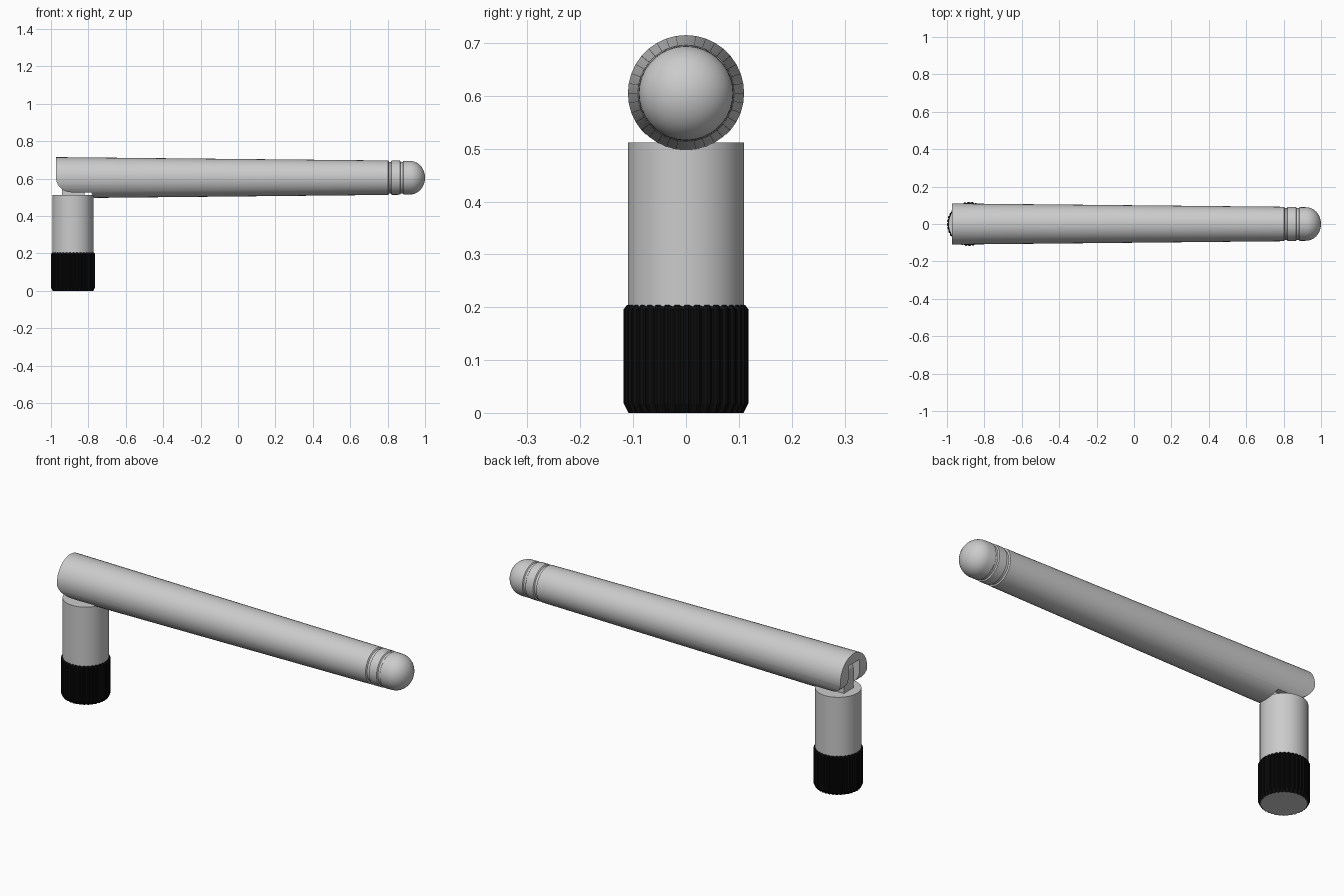
import bpy, bmesh, math
from mathutils import Matrix

if "Cube" in bpy.data.objects:
    bpy.data.objects.remove(bpy.data.objects["Cube"])

PX, ROD_Z = -0.882, 0.605     # post axis and rod axis
SEG = 36


def material(name, v):
    m = bpy.data.materials.new(name)
    m.diffuse_color = (v, v, v, 1)
    m.use_nodes = True
    m.node_tree.nodes["Principled BSDF"].inputs["Base Color"].default_value = m.diffuse_color
    return m


GREY = material("light grey plastic", 0.6)
BLACK = material("black rubber", 0.004)


def finish(name, bm, mats=(), smooth=None):
    bmesh.ops.recalc_face_normals(bm, faces=bm.faces)
    me = bpy.data.meshes.new(name)
    bm.to_mesh(me)
    bm.free()
    ob = bpy.data.objects.new(name, me)
    bpy.context.collection.objects.link(ob)
    for m in mats:
        me.materials.append(m)
    if smooth:
        smooth_by_angle(ob, smooth)
    return ob


def activate(ob):
    bpy.ops.object.select_all(action='DESELECT')
    ob.select_set(True)
    bpy.context.view_layer.objects.active = ob


def smooth_by_angle(ob, deg=30):
    activate(ob)
    bpy.ops.object.shade_smooth_by_angle(angle=math.radians(deg))


def lathe(profile, seg=SEG, radius=lambda r, i: r):
    """Stack rings of (height, radius) around z and cap both ends."""
    bm = bmesh.new()
    rings = []
    for h, r in profile:
        ring = []
        for i in range(seg):
            a = 2 * math.pi * i / seg
            rr = radius(r, i)
            ring.append(bm.verts.new((rr * math.cos(a), rr * math.sin(a), h)))
        rings.append(ring)
    for lo, hi in zip(rings, rings[1:]):
        for i in range(seg):
            j = (i + 1) % seg
            bm.faces.new((lo[i], lo[j], hi[j], hi[i]))
    bm.faces.new(rings[0][::-1])
    bm.faces.new(rings[-1])
    return bm


def prism(points, half_y):
    """Extrude an xz outline symmetrically along y."""
    bm = bmesh.new()
    f = bm.faces.new([bm.verts.new((x, -half_y, z)) for x, z in points])
    new = bmesh.ops.extrude_face_region(bm, geom=[f])["geom"]
    verts = [v for v in new if isinstance(v, bmesh.types.BMVert)]
    bmesh.ops.translate(bm, verts=verts, vec=(0, 2 * half_y, 0))
    return bm


def arc(cx, cz, rx, rz, a0, a1, n):
    return [(cx + rx * math.cos(math.radians(a0 + (a1 - a0) * i / n)),
             cz + rz * math.sin(math.radians(a0 + (a1 - a0) * i / n)))
            for i in range(n + 1)]


# Knurled cap: alternating pairs of ridge and valley points, grey underside
bm = lathe([(0, 0.109), (0.018, 0.118), (0.196, 0.118), (0.204, 0.112)], 144,
           lambda r, i: r if i % 4 < 2 else r - 0.004)
bmesh.ops.translate(bm, verts=bm.verts, vec=(PX, 0, 0))
cap = finish("knurled_cap", bm, (BLACK, GREY))
for p in cap.data.polygons:
    p.material_index = 1 if p.normal.z < -0.95 else 0

# Post standing in the cap
bm = lathe([(0.19, 0.11), (0.512, 0.11)])
bmesh.ops.translate(bm, verts=bm.verts, vec=(PX, 0, 0))
finish("post", bm, (GREY,), 30)

# Hinge tongue on top of the post
outline = [(PX - 0.06, 0.5), (PX + 0.06, 0.5)] + arc(PX, ROD_Z, 0.06, 0.06, 0, 180, 16)
finish("hinge_tongue", prism(outline, 0.04), (GREY,), 30)

# Tapered rod with two grooves and a rounded tip
profile = [(-0.972, 0.11), (0.803, 0.092), (0.807, 0.085), (0.818, 0.085),
           (0.822, 0.0915), (0.866, 0.091), (0.87, 0.085), (0.881, 0.085),
           (0.885, 0.09)]
profile += arc(0.92, 0, 0.08, 0.0895, 90, 4, 10)[::-1][::-1]
bm = lathe(profile)
bmesh.ops.transform(bm, verts=bm.verts,
                    matrix=Matrix.Translation((0, 0, ROD_Z)) @ Matrix.Rotation(math.pi / 2, 4, 'Y'))
rod = finish("antenna_rod", bm, (GREY,))

# Cut the fork slot and the rounded underside of the fork
slot = prism([(-1.1, 0.4), (-0.79, 0.4), (-0.79, 0.665), (-1.1, 0.665)], 0.045)
under = prism([(-1.1, 0.4), (-0.77, 0.4), (-0.77, 0.498), (-0.785, 0.527)]
              + arc(-0.892, 0.607, 0.081, 0.08, 270, 180, 10) + [(-1.1, 0.607)], 0.3)
for name, shape in (("slot_cutter", slot), ("underside_cutter", under)):
    cutter = finish(name, shape, (GREY,))
    cutter.hide_render = True
    mod = rod.modifiers.new(name, 'BOOLEAN')
    mod.operation, mod.object, mod.solver = 'DIFFERENCE', cutter, 'EXACT'
    activate(rod)
    bpy.ops.object.modifier_apply(modifier=name)
    bpy.data.objects.remove(cutter)
smooth_by_angle(rod, 30)
